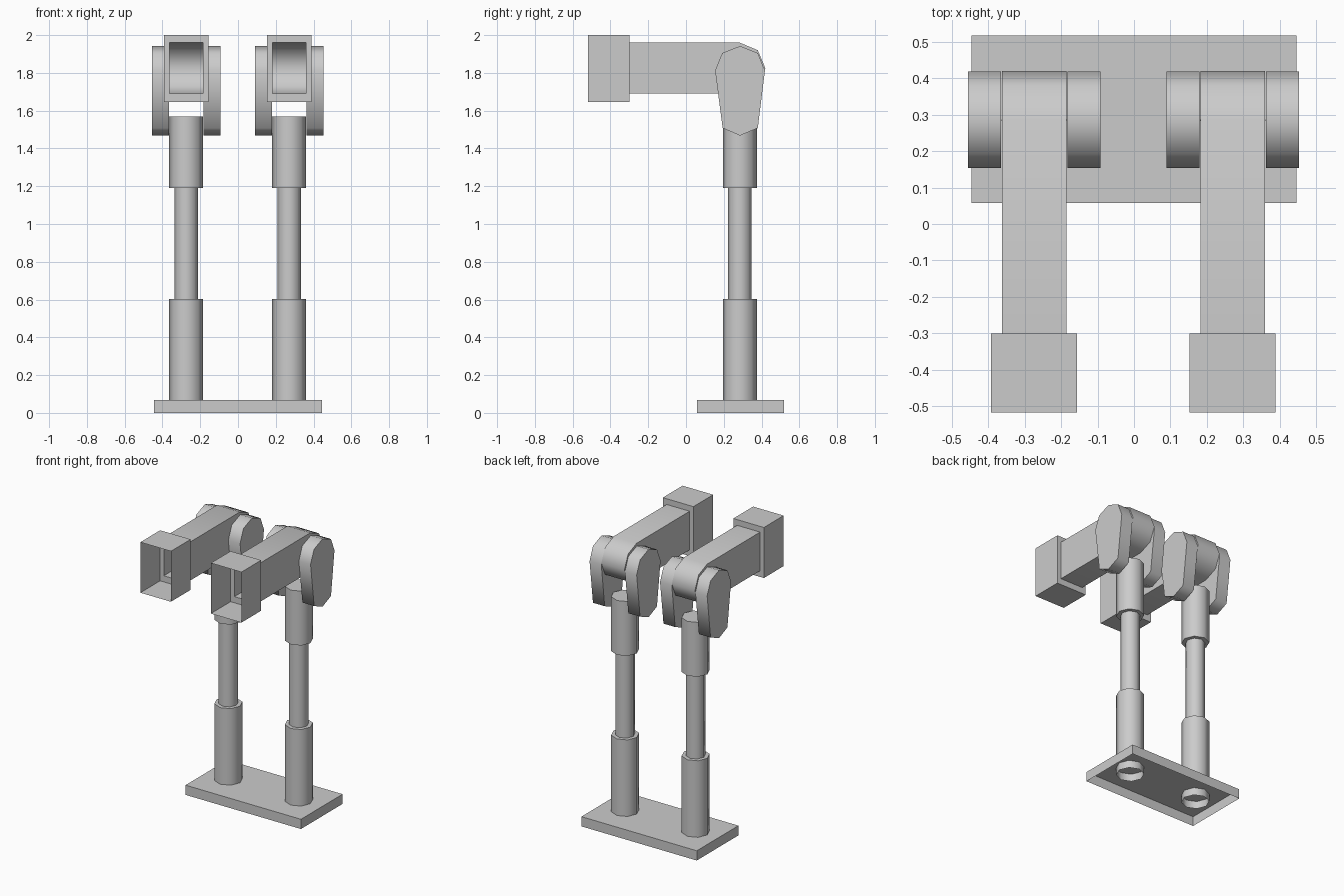
import bpy, bmesh, math

if "Cube" in bpy.data.objects:
    bpy.data.objects.remove(bpy.data.objects["Cube"])

COLUMN_Y = 0.285
SIDES = {"left": -0.274, "right": 0.271}


def finish(name, bm, recalc=True):
    if recalc:
        bmesh.ops.recalc_face_normals(bm, faces=bm.faces)
    mesh = bpy.data.meshes.new(name)
    bm.to_mesh(mesh)
    bm.free()
    obj = bpy.data.objects.new(name, mesh)
    bpy.context.collection.objects.link(obj)
    bpy.ops.object.select_all(action='DESELECT')
    bpy.context.view_layer.objects.active = obj
    obj.select_set(True)
    bpy.ops.object.shade_smooth_by_angle(angle=math.radians(60))
    return obj


def box_verts(bm, x, y, z):
    bmesh.ops.create_cube(bm, size=1)
    for v in bm.verts:
        v.co = [lo + (c + 0.5) * (hi - lo) for c, (lo, hi) in zip(v.co, (x, y, z))]


def remove_faces(bm, test):
    bm.normal_update()
    bmesh.ops.delete(bm, geom=[f for f in bm.faces if test(f)], context='FACES_ONLY')


def column(name, x, radius, z0, z1, open_bottom=False):
    """Eight-sided upright cylinder."""
    bm = bmesh.new()
    bmesh.ops.create_cone(bm, cap_ends=True, segments=8, radius1=radius,
                          radius2=radius, depth=z1 - z0)
    bmesh.ops.translate(bm, verts=bm.verts, vec=(x, COLUMN_Y, (z0 + z1) / 2))
    bmesh.ops.recalc_face_normals(bm, faces=bm.faces)
    if open_bottom:
        remove_faces(bm, lambda f: f.normal.z < -0.9)
    return finish(name, bm, recalc=False)


def extrude_profile(profile, x0, x1):
    """Solid from a y-z outline swept along x."""
    bm = bmesh.new()
    face = bm.faces.new([bm.verts.new((x0, y, z)) for y, z in profile])
    new = bmesh.ops.extrude_face_region(bm, geom=[face])['geom']
    verts = [g for g in new if isinstance(g, bmesh.types.BMVert)]
    bmesh.ops.translate(bm, verts=verts, vec=(x1 - x0, 0, 0))
    # make sure the starting cap survives
    if not any(all(abs(v.co.x - x0) < 1e-5 for v in f.verts) for f in bm.faces):
        bmesh.ops.holes_fill(bm, edges=[e for e in bm.edges if e.is_boundary])
    bmesh.ops.recalc_face_normals(bm, faces=bm.faces)
    return bm


# Base plate, hollow underneath
bm = bmesh.new()
box_verts(bm, (-0.446, 0.446), (0.058, 0.518), (0, 0.068))
bmesh.ops.recalc_face_normals(bm, faces=bm.faces)
remove_faces(bm, lambda f: f.normal.z < -0.9)
finish("base_plate", bm, recalc=False)

CHEEK = [(0.286, 1.942), (0.38, 1.905), (0.418, 1.813), (0.38, 1.508),
         (0.286, 1.468), (0.194, 1.508), (0.154, 1.813), (0.192, 1.905)]
ARM = [(-0.3, 1.69), (0.285, 1.69), (0.38, 1.73), (0.42, 1.825),
       (0.38, 1.92), (0.285, 1.96), (-0.3, 1.96)]

for side, cx in SIDES.items():
    # Stepped support column
    column(f"{side}_lower_column", cx, 0.09, 0.015, 0.603, open_bottom=True)
    column(f"{side}_middle_column", cx, 0.063, 0.603, 1.19)
    column(f"{side}_upper_column", cx, 0.09, 1.19, 1.57)

    # Pivot cheeks either side of the arm
    for label, s in (("a", -1), ("b", 1)):
        a, b = sorted((cx + s * 0.0915, cx + s * 0.182))
        finish(f"{side}_pivot_cheek_{label}", extrude_profile(CHEEK, a, b))

    # Hollow arm with rounded rear and open front
    bm = extrude_profile(ARM, cx - 0.089, cx + 0.089)
    remove_faces(bm, lambda f: f.normal.y < -0.9)
    finish(f"{side}_arm", bm, recalc=False)

    # End box: open front, back wall pierced by the arm
    bm = bmesh.new()
    box_verts(bm, (cx - 0.118, cx + 0.118), (-0.518, -0.3), (1.647, 2.0))
    bmesh.ops.recalc_face_normals(bm, faces=bm.faces)
    remove_faces(bm, lambda f: f.normal.y < -0.9)
    bm.normal_update()
    back = max(bm.faces, key=lambda f: f.normal.y)
    bmesh.ops.inset_region(bm, faces=[back], thickness=0.02)
    mid = max(z for _, z in ARM) / 2 + min(z for _, z in ARM) / 2
    for v in back.verts:
        v.co.x = cx + math.copysign(0.089, v.co.x - cx)
        v.co.z = mid + math.copysign(0.135, v.co.z - mid)
    bmesh.ops.delete(bm, geom=[back], context='FACES_ONLY')
    finish(f"{side}_end_box", bm, recalc=False)
